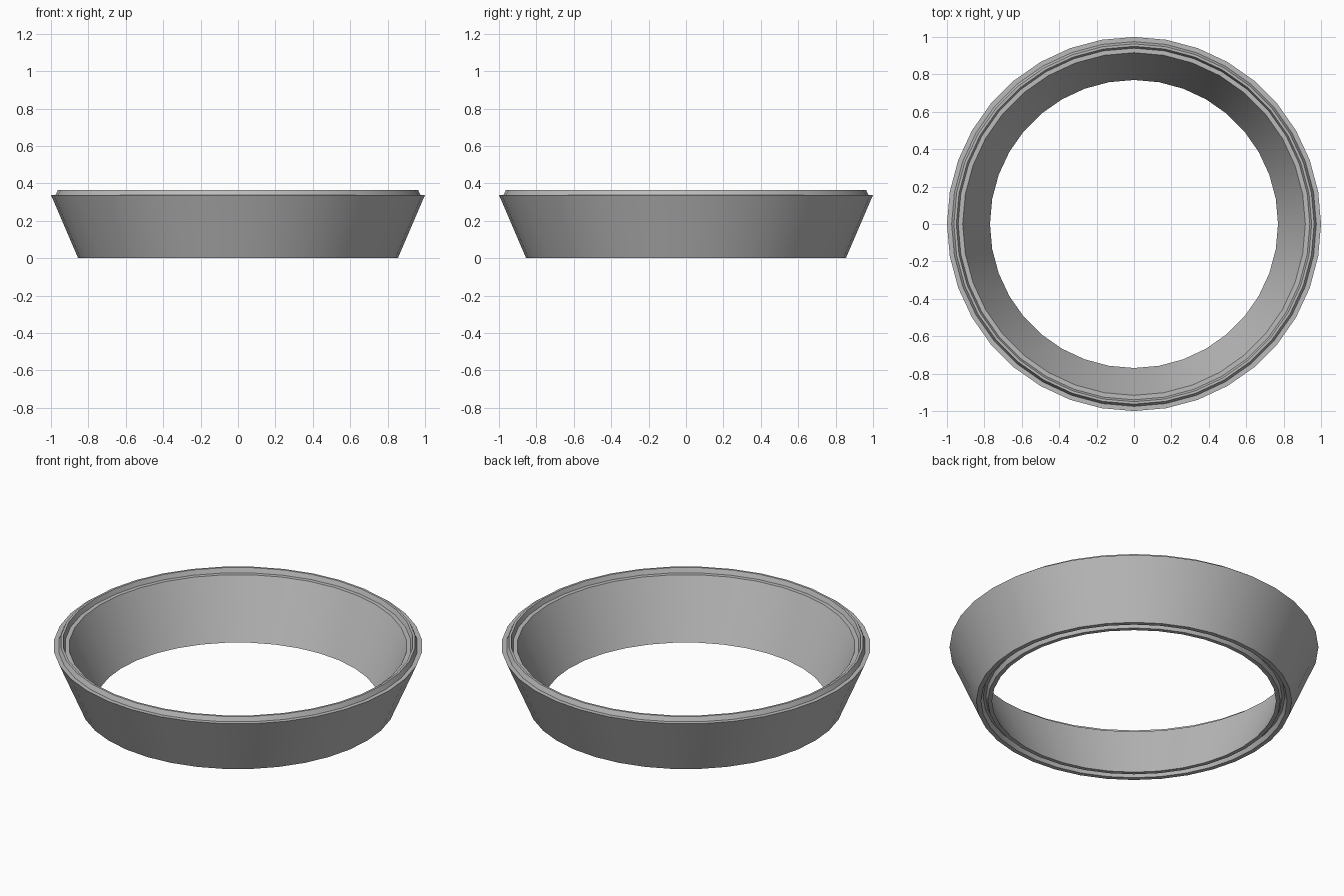
import bpy
import bmesh
from math import radians, tau
from mathutils import Matrix

cube = bpy.data.objects.get("Cube")
if cube:
    bpy.data.objects.remove(cube, do_unlink=True)

SIDES = 36

# One flat grey for the whole ring
grey = bpy.data.materials.new("plain grey")
grey.use_nodes = True
colour = (0.5, 0.5, 0.5, 1)
grey.diffuse_color = colour
grey.node_tree.nodes["Principled BSDF"].inputs["Base Color"].default_value = colour

# Cross-section as (radius, height): flared wall, raised lip on top, groove below
profile = [
    (0.855, 0), (1.0, 0.338),                                   # outer wall
    (0.975, 0.338), (0.963, 0.365), (0.95, 0.365), (0.94, 0.338),  # top lip
    (0.916, 0.338), (0.77, 0),                                  # inner wall
    (0.793, 0), (0.803, 0.027), (0.818, 0.027), (0.83, 0),      # bottom groove
]

# Revolve the closed section into a ring
bm = bmesh.new()
rings = []
for i in range(SIDES):
    turn = Matrix.Rotation(tau * i / SIDES, 4, "Z")
    rings.append([bm.verts.new((turn @ Matrix.Translation((r, 0, z))).translation)
                  for r, z in profile])
for i, ring in enumerate(rings):
    after = rings[(i + 1) % SIDES]
    for j in range(len(profile)):
        k = (j + 1) % len(profile)
        bm.faces.new((ring[j], after[j], after[k], ring[k]))
bmesh.ops.recalc_face_normals(bm, faces=bm.faces)

mesh = bpy.data.meshes.new("flared_ring")
bm.to_mesh(mesh)
bm.free()
mesh.materials.append(grey)
ring_object = bpy.data.objects.new("flared_ring", mesh)
bpy.context.collection.objects.link(ring_object)

# Smooth around the ring, crisp along the section corners
bpy.ops.object.select_all(action="DESELECT")
ring_object.select_set(True)
bpy.context.view_layer.objects.active = ring_object
bpy.ops.object.shade_smooth_by_angle(angle=radians(30))
